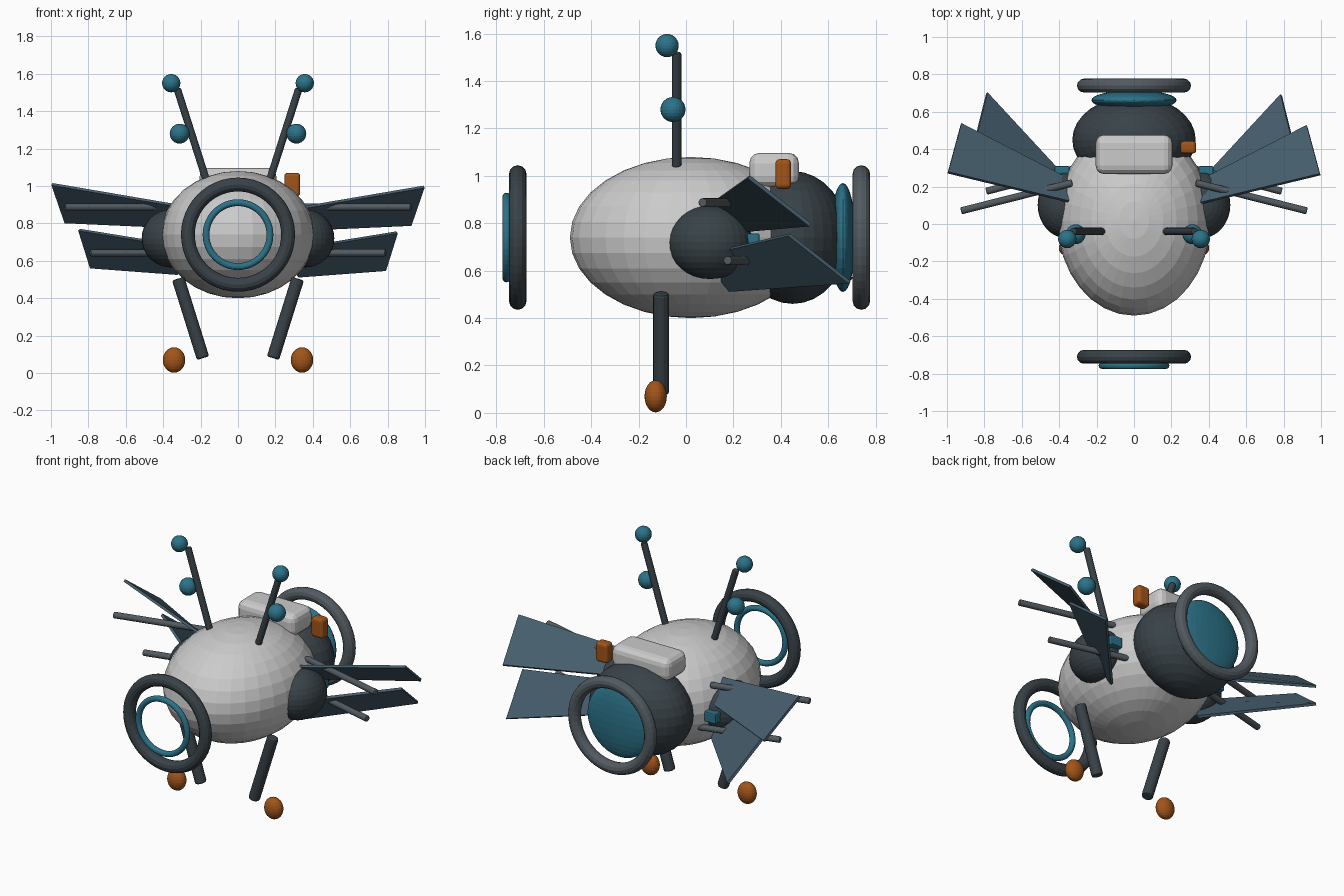
import bpy, bmesh
from math import pi
from mathutils import Vector

if "Cube" in bpy.data.objects:
    bpy.data.objects.remove(bpy.data.objects["Cube"])


def mat(name, rgb):
    m = bpy.data.materials.new(name)
    m.diffuse_color = (*rgb, 1)
    m.use_nodes = True
    m.node_tree.nodes["Principled BSDF"].inputs["Base Color"].default_value = m.diffuse_color
    return m


SHELL = mat("shell_grey", (0.55, 0.58, 0.57))
DARK = mat("dark_grey", (0.04, 0.055, 0.065))
METAL = mat("metal", (0.085, 0.105, 0.12))
WING = mat("wing_blue", (0.06, 0.11, 0.15))
TEAL = mat("teal", (0.025, 0.17, 0.25))
ORANGE = mat("orange", (0.36, 0.09, 0.01))


def finish(name, material):
    o = bpy.context.object
    o.name = name
    o.data.materials.append(material)
    return o


def ball(name, loc, radii, material, seg=32, rings=16):
    bpy.ops.mesh.primitive_uv_sphere_add(segments=seg, ring_count=rings, radius=1, location=loc)
    o = finish(name, material)
    o.scale = radii
    return o


def ring(name, y, major, minor, material):
    bpy.ops.mesh.primitive_torus_add(location=(0, y, 0.74), rotation=(pi / 2, 0, 0),
                                     major_radius=major, minor_radius=minor,
                                     major_segments=48, minor_segments=12)
    return finish(name, material)


def bevel(o, width, segments):
    b = o.modifiers.new("bevel", 'BEVEL')
    b.width, b.segments = width, segments
    b.limit_method = 'ANGLE'
    b.angle_limit = 0.9


def box(name, loc, size, material, width, segments=3):
    bpy.ops.mesh.primitive_cube_add(size=1, location=loc)
    o = finish(name, material)
    for v in o.data.vertices:
        v.co *= Vector(size)
    bevel(o, width, segments)
    return o


def rod(name, a, b, r, material):
    a, b = Vector(a), Vector(b)
    d = b - a
    bpy.ops.mesh.primitive_cylinder_add(vertices=16, radius=r, depth=d.length, location=(a + b) / 2)
    o = finish(name, material)
    o.rotation_euler = d.to_track_quat('Z', 'Y').to_euler()
    bevel(o, r * 0.3, 2)
    return o


def wing(name, pts, material):
    bm = bmesh.new()
    bm.faces.new([bm.verts.new(p) for p in pts])
    me = bpy.data.meshes.new(name)
    bm.to_mesh(me)
    bm.free()
    o = bpy.data.objects.new(name, me)
    bpy.context.collection.objects.link(o)
    me.materials.append(material)
    s = o.modifiers.new("thickness", 'SOLIDIFY')
    s.thickness, s.offset = 0.016, 0


# Main body, rear housing and rear lens
ball("body", (0, 0.02, 0.74), (0.41, 0.51, 0.34), SHELL)
ball("rear_housing", (0, 0.45, 0.74), (0.33, 0.235, 0.28), DARK)
ball("rear_lens", (0, 0.662, 0.74), (0.228, 0.053, 0.23), TEAL)

# Floating rings front and back
ring("rear_ring", 0.74, 0.268, 0.037, METAL)
ring("front_ring", -0.71, 0.268, 0.037, DARK)
ring("front_inner_ring", -0.757, 0.171, 0.018, TEAL)

# Pack and switch on the back
box("top_pack", (0, 0.372, 1.025), (0.41, 0.21, 0.145), SHELL, 0.045)
box("orange_switch", (0.29, 0.41, 1.008), (0.085, 0.066, 0.125), ORANGE, 0.018)

for side, s in (("right", 1), ("left", -1)):
    def p(x, y, z):
        return (s * x, y, z)

    # Side pod with hinge
    ball(side + "_pod", p(0.36, 0.102, 0.72), (0.155, 0.178, 0.155), DARK)
    box(side + "_hinge", p(0.385, 0.275, 0.725), (0.08, 0.07, 0.065), TEAL, 0.008, 2)

    # Antenna with two beads
    rod(side + "_antenna", p(0.172, -0.04, 1.04), p(0.325, -0.04, 1.52), 0.02, DARK)
    ball(side + "_antenna_tip", p(0.357, -0.08, 1.55), (0.049,) * 3, TEAL, 24, 12)
    ball(side + "_antenna_bead", p(0.312, -0.055, 1.28), (0.053,) * 3, TEAL, 24, 12)

    # Leg and foot
    rod(side + "_leg", p(0.32, -0.105, 0.505), p(0.187, -0.105, 0.08), 0.034, DARK)
    ball(side + "_foot", p(0.342, -0.128, 0.07), (0.06, 0.047, 0.068), ORANGE, 24, 12)

    # Two wing blades, the left pair sits slightly higher
    dy, dz = (0, -0.004) if s > 0 else (0.01, 0.01)
    for name, quad in (
            ("upper", ((0.35, 0.11, 0.89), (0.995, 0.265, 1.0), (0.925, 0.525, 0.797), (0.37, 0.24, 0.772))),
            ("lower", ((0.32, 0.07, 0.67), (0.85, 0.435, 0.756), (0.787, 0.69, 0.555), (0.32, 0.185, 0.52)))):
        wing(f"{side}_{name}_wing", [p(x, y + dy, z + dz) for x, y, z in quad], WING)

    # Wing struts
    rod(side + "_upper_strut", p(0.925, 0.07, 0.887), p(0.33, 0.22, 0.887), 0.019, METAL)
    rod(side + "_lower_strut", p(0.79, 0.175, 0.643), p(0.30, 0.30, 0.643), 0.019, METAL)
